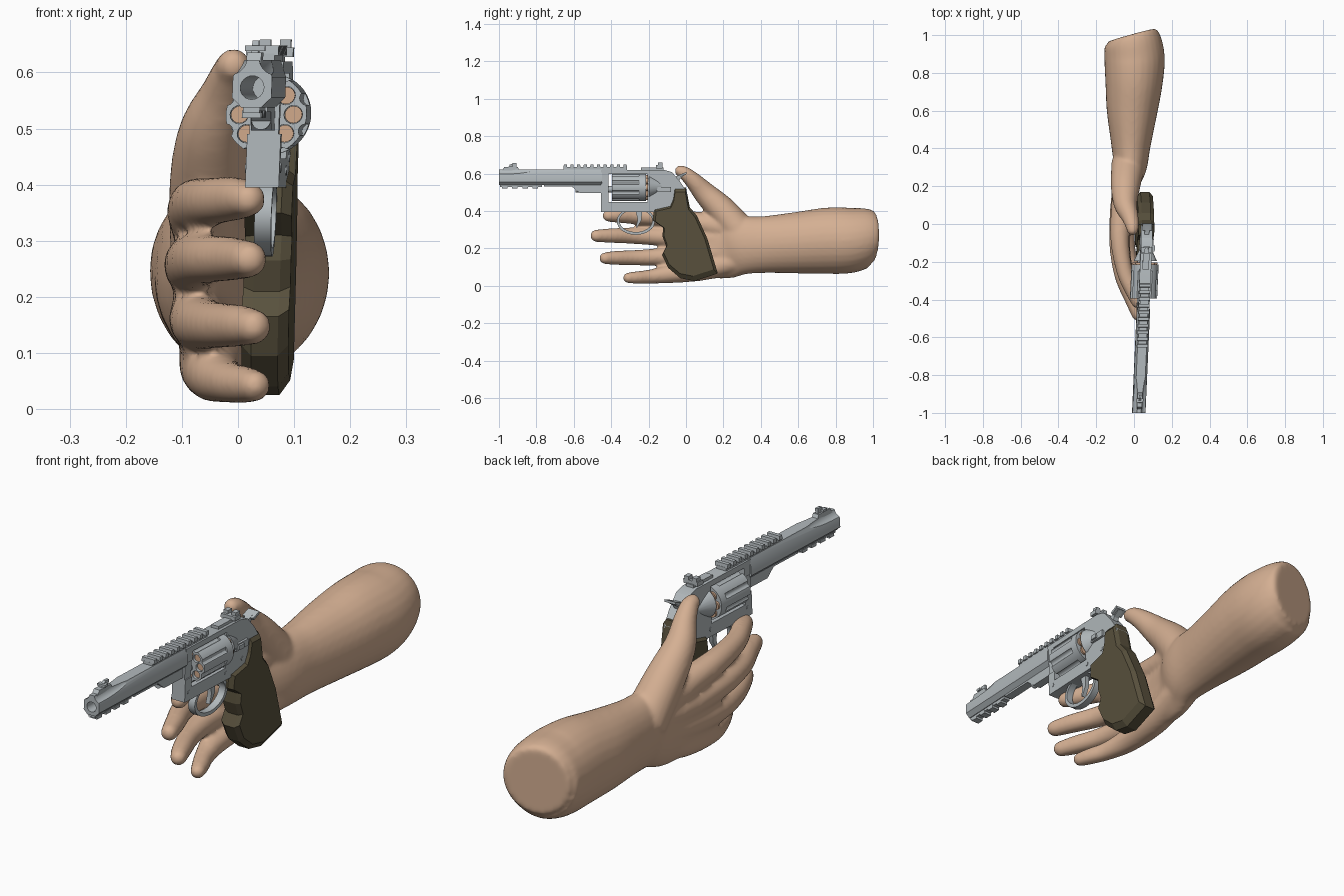
import bpy, bmesh
from math import sin, cos, pi, radians
from mathutils import Vector, Matrix

cube = bpy.data.objects.get("Cube")
if cube:
    bpy.data.objects.remove(cube, do_unlink=True)


def material(name, rgb):
    m = bpy.data.materials.new(name)
    m.use_nodes = True
    m.diffuse_color = (*rgb, 1)
    m.node_tree.nodes["Principled BSDF"].inputs["Base Color"].default_value = (*rgb, 1)
    return m


SKIN = material("skin", (0.66, 0.43, 0.29))
STEEL = material("steel", (0.45, 0.49, 0.51))
RUBBER = material("olive_rubber", (0.10, 0.083, 0.047))
BRASS = material("cartridge_tan", (0.64, 0.40, 0.26))
gun = []


def finish(bm, name, mat, part_of_gun=True):
    bmesh.ops.recalc_face_normals(bm, faces=bm.faces)
    mesh = bpy.data.meshes.new(name)
    bm.to_mesh(mesh)
    bm.free()
    mesh.materials.append(mat)
    ob = bpy.data.objects.new(name, mesh)
    bpy.context.scene.collection.objects.link(ob)
    if part_of_gun:
        gun.append(ob)
    return ob


def skin_rings(bm, rings):
    """Bridge rings of vertices and cap both ends."""
    n = len(rings[0])
    for a, b in zip(rings, rings[1:]):
        for i in range(n):
            j = (i + 1) % n
            bm.faces.new((a[i], a[j], b[j], b[i]))
    bm.faces.new(rings[0])
    bm.faces.new(rings[-1])


def prism(name, profile, width, mat=STEEL, taper=1, x=0):
    """Side profile (y, z) given a width in x; taper shrinks the outer faces."""
    bm = bmesh.new()
    cy = sum(p[0] for p in profile) / len(profile)
    cz = sum(p[1] for p in profile) / len(profile)
    layers = [(-.5, taper), (.5, taper)]
    if taper != 1:
        layers[1:1] = [(-.28, 1), (.28, 1)]
    skin_rings(bm, [[bm.verts.new((x + f * width, cy + (y - cy) * s, cz + (z - cz) * s))
                     for y, z in profile] for f, s in layers])
    return finish(bm, name, mat)


def box(name, y0, y1, z0, z1, width, x=0, mat=STEEL):
    return prism(name, [(y0, z0), (y1, z0), (y1, z1), (y0, z1)], width, mat, x=x)


def rod(name, x, z, r, y0, y1, mat=STEEL, r2=None, seg=24):
    bm = bmesh.new()
    bmesh.ops.create_cone(bm, cap_ends=True, segments=seg, radius1=r,
                          radius2=r if r2 is None else r2, depth=y1 - y0,
                          matrix=Matrix.Translation((x, (y0 + y1) / 2, z))
                          @ Matrix.Rotation(radians(-90), 4, 'X'))
    return finish(bm, name, mat)


def ellipsoid(name, centre, size):
    bm = bmesh.new()
    bmesh.ops.create_uvsphere(bm, u_segments=24, v_segments=16, radius=1,
                              matrix=Matrix.Translation(centre) @ Matrix.Diagonal((*size, 1)))
    return finish(bm, name, STEEL)


def cut(ob, cutters):
    for c in cutters:
        c.hide_render = True
        mod = ob.modifiers.new("cut", 'BOOLEAN')
        mod.operation = 'DIFFERENCE'
        mod.object = c
    dg = bpy.context.evaluated_depsgraph_get()
    ob.data = bpy.data.meshes.new_from_object(ob.evaluated_get(dg))
    ob.modifiers.clear()
    for c in cutters:
        gun.remove(c)
        bpy.data.objects.remove(c, do_unlink=True)


def oval(cy, cz, ry, rz, n=32):
    return [(cy + ry * cos(2 * pi * i / n), cz + rz * sin(2 * pi * i / n)) for i in range(n)]


# Barrel: faceted section run along y, bored, with scoops beside the muzzle rib
half = [(.018, .538), (.035, .555), (.035, .592), (.024, .622)]
section = half + [(-x, z) for x, z in reversed(half)]
bm = bmesh.new()
skin_rings(bm, [[bm.verts.new((x, y, z)) for x, z in section] for y in (-1, -.45)])
barrel = finish(bm, "barrel", STEEL)
cut(barrel, [rod("bore", 0, .573, .021, -1.05, -.5)]
    + [ellipsoid("scoop", (s * .04, -.98, .628), (.03, .2, .032)) for s in (-1, 1)])
prism("barrel_underlug", [(-.76, .545), (-.76, .53), (-.61, .53), (-.57, .497),
                          (-.45, .497), (-.45, .55)], .036)
rod("ejector_rod", 0, .515, .017, -.59, -.38)
box("lower_rail", -.995, -.77, .528, .55, .03)
for i in range(4):
    box("lower_rail_tooth", -.985 + i * .055, -.955 + i * .055, .519, .532, .034)

# Top rail and sights
box("top_rail", -.655, -.315, .615, .634, .044)
for i in range(10):
    y = -.655 + i * .0355
    prism("top_rail_tooth", [(y, .63), (y + .02, .63), (y + .018, .648), (y + .002, .648)], .058)
prism("front_sight_base", [(-.985, .615), (-.89, .615), (-.9, .636), (-.97, .636)], .026)
prism("front_sight_blade", [(-.955, .63), (-.905, .63), (-.905, .657), (-.925, .657)], .012)
box("front_sight_pin", -.945, -.925, .638, .648, .036)
box("rear_sight_base", -.24, -.12, .615, .632, .034)
box("rear_sight_bar", -.16, -.125, .628, .645, .066)
for s in (-1, 1):
    box("rear_sight_ear", -.15, -.125, .64, .659, .02, x=s * .018)

# Frame with the cylinder window cut out
frame = prism("frame", [(-.455, .395), (-.17, .395), (-.1, .36), (0, .36), (.005, .5), (-.03, .555),
                        (-.075, .607), (-.118, .62), (-.455, .62)], .06)
cut(frame, [box("window", -.415, -.205, .447, .598, .2),
            box("left_front_relief", -.5, -.415, .49, .56, .02, x=.036),
            box("right_front_relief", -.5, -.415, .49, .56, .02, x=-.036)])
rod("recoil_shield", 0, .53, .062, -.197, -.13, r2=.03)
box("latch_plate", -.155, -.08, .5, .528, .012, x=.034)
box("latch_knob", -.145, -.115, .505, .523, .02, x=.038)
for y, z in ((-.1, .45), (-.2, .425), (-.43, .43)):
    prism("frame_screw", oval(y, z, .009, .009, 12), .064)

# Fluted cylinder with recessed chambers and cartridges
cylinder = rod("cylinder", 0, .525, .072, -.395, -.215, seg=64)


def around(r, i):
    a = 2 * pi * i / 8
    return r * cos(a), .525 + r * sin(a)


cut(cylinder, [rod("flute", *around(.077, i + .5), .013, -.41, -.25, seg=12) for i in range(8)]
    + [rod("chamber", *around(.048, i), .0165, -.41, -.375, seg=16) for i in range(8)])
for i in range(8):
    rod("cartridge", *around(.048, i), .0155, -.385, -.21, BRASS, seg=16)
    rod("cartridge_rim", *around(.048, i), .018, -.213, -.204, BRASS, seg=16)

# Hammer, trigger and guard
prism("hammer", [(-.12, .61), (-.1, .585), (-.06, .582), (-.025, .597), (.002, .607), (0, .596),
                 (-.03, .575), (-.045, .54), (-.1, .53)], .024)
prism("hammer_spur", [(-.035, .592), (.002, .608), (.003, .598), (-.03, .582)], .05)
guard = prism("trigger_guard", oval(-.268, .345, .102, .073), .03)
cut(guard, [prism("guard_hole", oval(-.268, .347, .088, .06), .1)])
prism("trigger", [(-.235, .4), (-.238, .35), (-.262, .31), (-.268, .313),
                  (-.258, .355), (-.27, .4)], .018)

# Grip with finger grooves
prism("grip", [(-.06, .525), (0, .525), (.02, .42), (.058, .375), (.115, .25), (.17, .065),
               (.045, .025), (-.03, .04), (-.095, .095), (-.128, .165), (-.106, .21),
               (-.126, .265), (-.122, .31), (-.178, .35), (-.172, .41), (-.085, .43),
               (-.068, .47)], .084, RUBBER, taper=.9)

# The held piece leans slightly: x shifts with y and z
lean = Matrix.Identity(4)
lean[0][1], lean[0][2] = .045, .04
lean[0][3] = .025 + .045 - .04 * .57
for ob in gun:
    ob.data.transform(lean)
    if ob.name != "grip":
        ob.data.shade_smooth()
        ob.data.set_sharp_from_angle(angle=radians(30))


# Hand and forearm: overlapping lofted tubes fused into one skin
def spline(pts, n=6):
    v = [Vector(p) for p in pts]
    v = [v[0] * 2 - v[1]] + v + [v[-1] * 2 - v[-2]]
    out = []
    for a, b, c, d in zip(v, v[1:], v[2:], v[3:]):
        for k in range(n):
            t = k / n
            out.append((b * 2 + (c - a) * t + (a * 2 - b * 5 + c * 4 - d) * t ** 2
                        + (b * 3 - a - c * 3 + d) * t ** 3) / 2)
    return out + [v[-2]]


def limb(bm, pts, round_tip, seg=28):
    path = spline([p if len(p) == 5 else (*p, p[3]) for p in pts])
    rings = []

    def ring(c, t, rx, rz):
        side = (Vector((1, 0, 0)) - t * t.x).normalized()
        up = side.cross(t)
        rings.append([bm.verts.new(c + side * rx * cos(2 * pi * i / seg)
                                   + up * rz * sin(2 * pi * i / seg)) for i in range(seg)])
    for i, s in enumerate(path):
        a, b = path[max(i - 1, 0)], path[min(i + 1, len(path) - 1)]
        t = Vector((b - a)[:3]).normalized()
        ring(Vector(s[:3]), t, s[3], s[4])
    if round_tip:
        for deg in (25, 50, 70, 85):
            a = radians(deg)
            ring(Vector(s[:3]) + t * s[3] * sin(a), t, s[3] * cos(a), s[4] * cos(a))
    skin_rings(bm, rings)


bm = bmesh.new()
# forearm and palm core: x, y, z, half width, half height
limb(bm, [(-.075, -.08, .21, .035, .13), (-.065, .05, .2, .05, .15), (-.045, .2, .2, .065, .163),
          (-.02, .3, .215, .087, .155), (-.016, .42, .22, .105, .152), (-.01, .6, .23, .135, .165),
          (0, .75, .24, .152, .177), (.003, .87, .243, .16, .176), (-.005, .96, .258, .152, .158),
          (-.015, 1, .258, .13, .135)], False)
# fingers and thumb: x, y, z, radius
digits = [
    [(-.03, .3, .29, .07), (-.06, .1, .33, .06), (-.075, -.08, .36, .05),
     (-.05, -.25, .37, .043), (-.005, -.36, .375, .039), (.018, -.415, .374, .032)],
    [(-.03, .3, .25, .07), (-.065, .1, .25, .06), (-.08, -.1, .26, .051),
     (-.06, -.27, .267, .044), (-.01, -.4, .268, .039), (.02, -.48, .267, .033)],
    [(-.03, .3, .2, .07), (-.06, .1, .17, .06), (-.07, -.1, .156, .05),
     (-.045, -.25, .15, .042), (0, -.37, .149, .038), (.028, -.432, .147, .032)],
    [(-.02, .3, .14, .06), (-.045, .1, .09, .06), (-.045, -.08, .064, .05),
     (-.02, -.19, .049, .038), (.01, -.26, .044, .034), (.03, -.308, .042, .029)],
    [(-.03, .32, .25, .09), (-.045, .2, .395, .078), (-.045, .105, .49, .062),
     (-.022, .04, .56, .046), (-.01, -.005, .6, .037), (-.008, -.03, .613, .031)]]
for d in digits:
    limb(bm, d, True)
hand = finish(bm, "hand_and_forearm", SKIN, False)
fuse = hand.modifiers.new("fuse", 'REMESH')
fuse.mode = 'VOXEL'
fuse.voxel_size = .009
fuse.use_smooth_shade = True
relax = hand.modifiers.new("relax", 'SMOOTH')
relax.factor = .5
relax.iterations = 8
